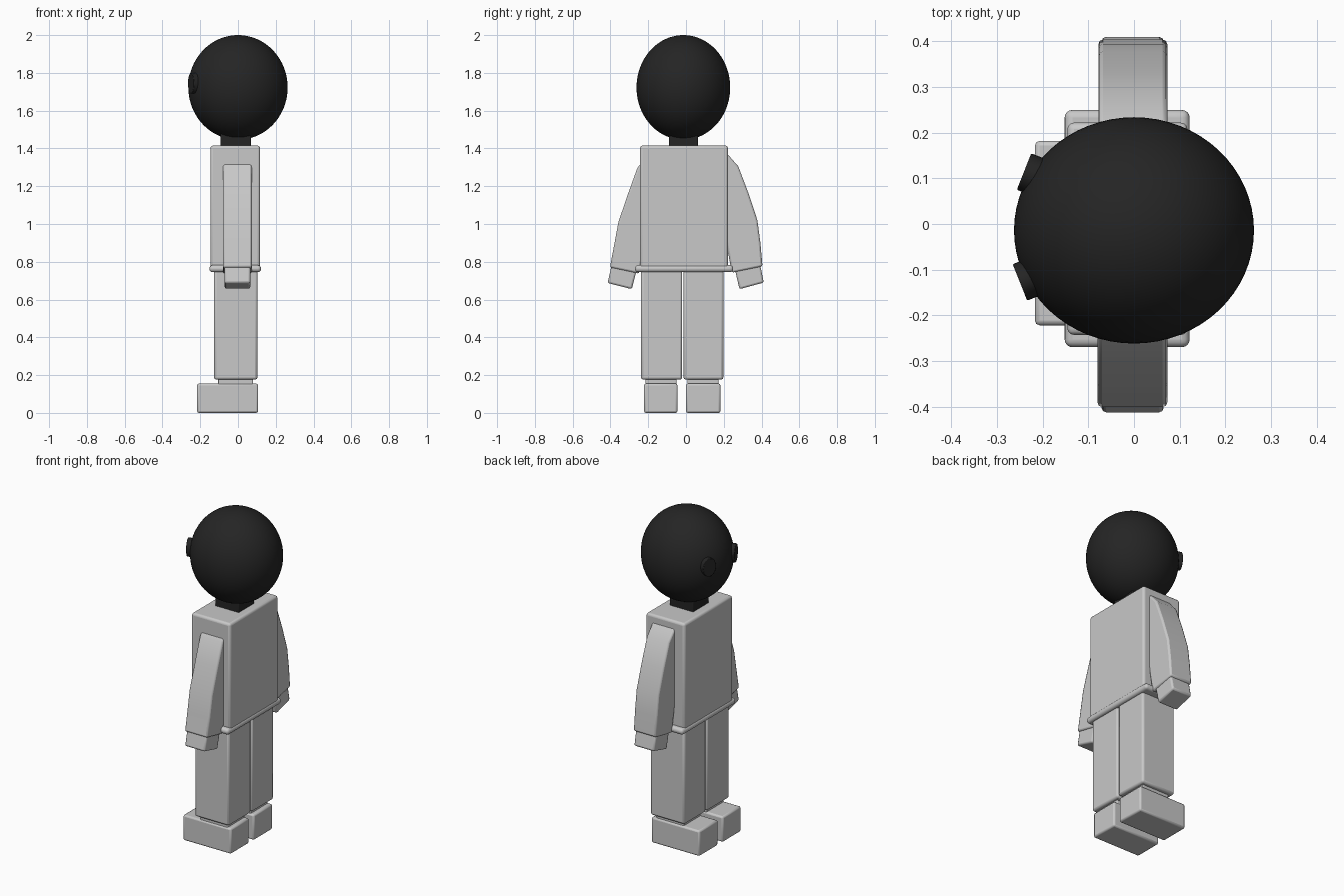
import bpy, bmesh, math
from mathutils import Vector

if "Cube" in bpy.data.objects:
    bpy.data.objects.remove(bpy.data.objects["Cube"])


def material(name, v):
    m = bpy.data.materials.new(name)
    m.diffuse_color = (v, v, v, 1)
    m.use_nodes = True
    m.node_tree.nodes["Principled BSDF"].inputs["Base Color"].default_value = m.diffuse_color
    return m


GREY = material("light grey", 0.58)
BLACK = material("matte black", 0.018)


def finish(name, bm, mat, bevel=0.0, segments=2):
    bmesh.ops.recalc_face_normals(bm, faces=bm.faces)
    mesh = bpy.data.meshes.new(name)
    bm.to_mesh(mesh)
    bm.free()
    mesh.materials.append(mat)
    ob = bpy.data.objects.new(name, mesh)
    bpy.context.collection.objects.link(ob)
    if bevel:
        b = ob.modifiers.new("rounded_edges", 'BEVEL')
        b.width, b.segments = bevel, segments
        b.limit_method, b.angle_limit = 'ANGLE', math.radians(30)
    bpy.context.view_layer.objects.active = ob
    ob.select_set(True)
    bpy.ops.object.shade_smooth_by_angle(angle=math.radians(35))
    ob.select_set(False)
    return ob


def box(name, x, y, z, mat=GREY, bevel=0.01, segments=2):
    bm = bmesh.new()
    bmesh.ops.create_cube(bm, size=1)
    for v in bm.verts:
        for i, (lo, hi) in enumerate((x, y, z)):
            v.co[i] = (lo + hi) / 2 + v.co[i] * (hi - lo)
    return finish(name, bm, mat, bevel, segments)


def slab(name, profile, x, bevel=0.01):
    """Extrude a (y, z) profile along x."""
    bm = bmesh.new()
    face = bm.faces.new([bm.verts.new((x[0], y, z)) for y, z in profile])
    new = bmesh.ops.extrude_face_region(bm, geom=[face])["geom"]
    for v in new:
        if isinstance(v, bmesh.types.BMVert):
            v.co.x = x[1]
    return finish(name, bm, GREY, bevel)


# Torso, hem and neck
box("torso", (-0.146, 0.117), (-0.243, 0.222), (0.76, 1.415), bevel=0.014, segments=3)
hem = box("jacket_hem", (-0.152, 0.122), (-0.27, 0.25), (0.745, 0.782), bevel=0.017, segments=4)
box("neck", (-0.092, 0.068), (-0.09, 0.063), (1.39, 1.52), BLACK, 0.005)

# Legs, ankles and feet
for side, leg, ankle, foot in (
        ("left", (-0.238, -0.02), (-0.215, -0.05), (-0.222, -0.045)),
        ("right", (-0.013, 0.198), (0.008, 0.172), (0.0, 0.182))):
    box(side + "_leg", (-0.127, 0.103), leg, (0.176, 0.76), bevel=0.012)
    box(side + "_ankle", (-0.105, 0.08), ankle, (0.12, 0.2), bevel=0.005)
    box(side + "_foot", (-0.217, 0.107), foot, (0.0, 0.155), bevel=0.01)

# Bent sleeves and hands
slab("right_sleeve", [(0.165, 1.38), (0.218, 1.372), (0.277, 1.305), (0.33, 1.165),
                      (0.378, 1.02), (0.394, 0.90), (0.405, 0.775), (0.242, 0.742),
                      (0.205, 0.95), (0.175, 1.2)][::1], (-0.078, 0.073))
slab("left_sleeve", [(-0.165, 1.34), (-0.225, 1.335), (-0.257, 1.298), (-0.305, 1.165),
                     (-0.358, 1.01), (-0.38, 0.89), (-0.403, 0.77), (-0.248, 0.737),
                     (-0.205, 0.95), (-0.175, 1.2)], (-0.08, 0.073))
slab("right_hand", [(0.25, 0.80), (0.283, 0.655), (0.412, 0.69), (0.385, 0.82)],
     (-0.071, 0.065))
slab("left_hand", [(-0.25, 0.80), (-0.287, 0.655), (-0.415, 0.688), (-0.385, 0.82)],
     (-0.071, 0.065))

# Round head
bm = bmesh.new()
bmesh.ops.create_uvsphere(bm, u_segments=64, v_segments=40, radius=1)
for v in bm.verts:
    v.co = Vector((v.co.x * 0.263, v.co.y * 0.248 - 0.014, v.co.z * 0.277 + 1.723))
finish("head", bm, BLACK)

# Short oval eye studs angled outward
for side, centre, axis in (("right", (-0.241, 0.115, 1.745), (-0.93, 0.37, 0)),
                           ("left", (-0.250, -0.128, 1.745), (-0.93, -0.37, 0))):
    out = Vector(axis).normalized()
    across = out.cross(Vector((0, 0, 1)))
    bm = bmesh.new()
    bmesh.ops.create_cone(bm, cap_ends=True, segments=32, radius1=1, radius2=1, depth=1)
    for v in bm.verts:
        v.co = (Vector(centre) + across * v.co.x * 0.043
                + Vector((0, 0, v.co.y * 0.055)) + out * (v.co.z - 0.5) * 0.07)
    finish(side + "_eye", bm, BLACK, 0.003)
